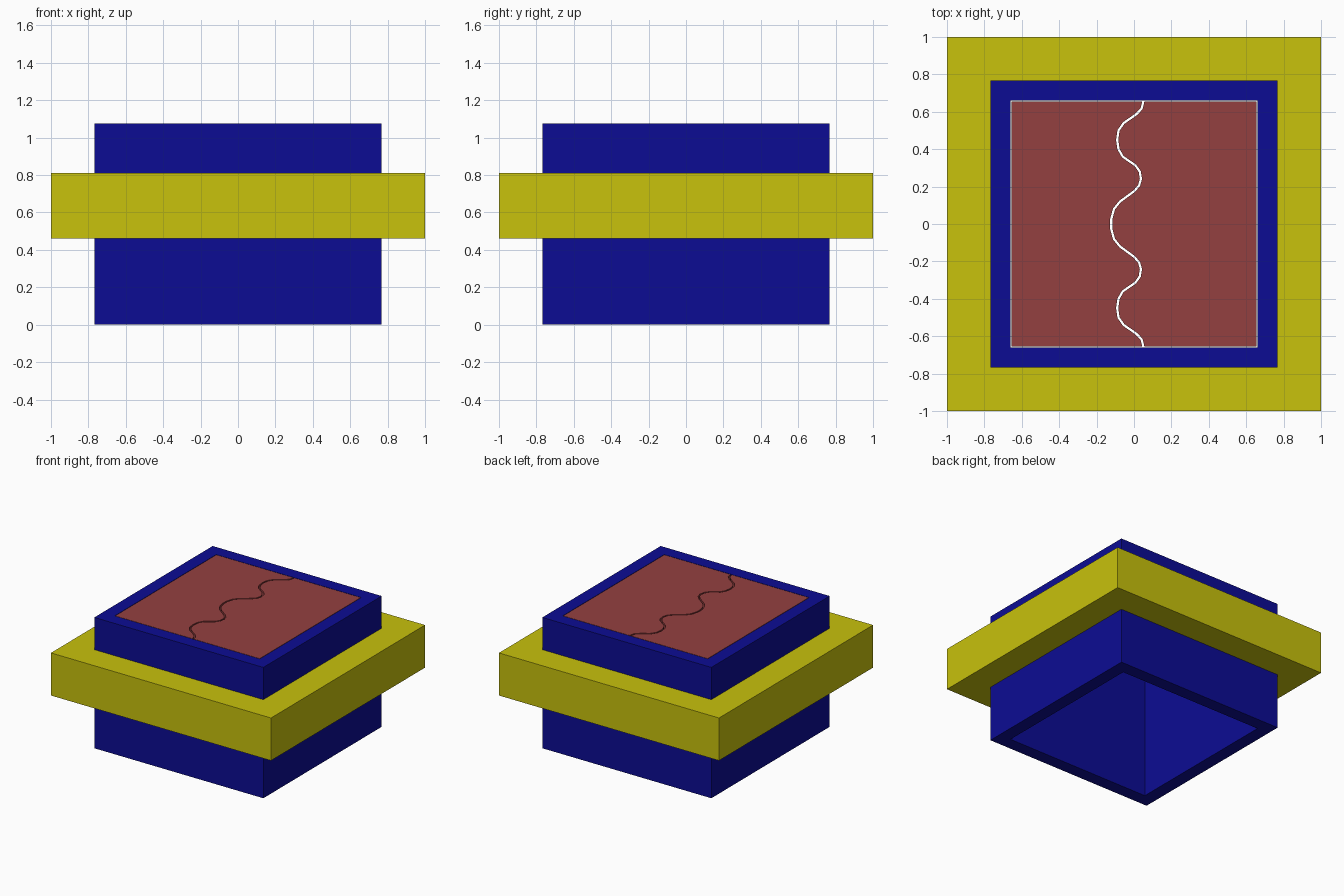
import bpy, bmesh
from mathutils import Vector

if "Cube" in bpy.data.objects:
    bpy.data.objects.remove(bpy.data.objects["Cube"])


def material(name, rgb):
    m = bpy.data.materials.new(name)
    m.diffuse_color = (*rgb, 1)
    m.use_nodes = True
    m.node_tree.nodes["Principled BSDF"].inputs["Base Color"].default_value = m.diffuse_color
    return m


def mesh_object(name, bm, mat):
    bmesh.ops.recalc_face_normals(bm, faces=bm.faces)
    me = bpy.data.meshes.new(name)
    bm.to_mesh(me)
    bm.free()
    me.materials.append(mat)
    ob = bpy.data.objects.new(name, me)
    bpy.context.collection.objects.link(ob)
    return ob


def square_ring(name, outer, inner, z0, z1, mat):
    """Square tube: four corner loops joined all the way round."""
    bm = bmesh.new()
    section = [(outer, z0), (outer, z1), (inner, z1), (inner, z0)]
    loops = [[bm.verts.new((sx * r, sy * r, z)) for sx, sy in
              ((-1, -1), (1, -1), (1, 1), (-1, 1))] for r, z in section]
    for a, b in zip(loops, loops[1:] + loops[:1]):
        for i in range(4):
            j = (i + 1) % 4
            bm.faces.new((a[i], a[j], b[j], b[i]))
    return mesh_object(name, bm, mat)


def prism(name, outline, z0, z1, mat):
    bm = bmesh.new()
    face = bm.faces.new([bm.verts.new((x, y, z0)) for x, y in outline])
    ext = bmesh.ops.extrude_face_region(bm, geom=[face])
    top = [v for v in ext["geom"] if isinstance(v, bmesh.types.BMVert)]
    bmesh.ops.translate(bm, verts=top, vec=(0, 0, z1 - z0))
    return mesh_object(name, bm, mat)


def offset(path, d):
    """Shift a path sideways by d, keeping its end points on the same y."""
    pts = [Vector(p) for p in path]
    out = [(pts[0].x + d, pts[0].y)]
    for a, p, b in zip(pts, pts[1:], pts[2:]):
        t = (b - a).normalized()
        out.append((p.x + t.y * d, p.y - t.x * d))
    return out + [(pts[-1].x + d, pts[-1].y)]


blue = material("blue", (0.0037, 0.0037, 0.296))
yellow = material("yellow", (0.578, 0.539, 0.0037))
red = material("red", (0.296, 0.051, 0.051))

TOP, INNER, GAP, SEAM = 1.075, 0.66, 0.004, 0.006

# Open square shaft and the wide band around it
square_ring("shaft", 0.768, INNER, 0, TOP, blue)
square_ring("band", 1.0, 0.768, 0.46, 0.81, yellow)

# Wavy seam between the two lid halves, mirrored front to back
e = INNER - GAP
half = [(-0.122, 0.025), (-0.107, 0.08), (-0.075, 0.12), (0.0, 0.175),
        (0.027, 0.205), (0.037, 0.24), (0.031, 0.28), (0.008, 0.313),
        (-0.06, 0.36), (-0.083, 0.4), (-0.09, 0.45), (-0.083, 0.5),
        (-0.055, 0.54), (0.01, 0.585), (0.04, 0.615), (0.05, e)]
seam = [(x, -y) for x, y in reversed(half)] + half

# Lid halves
for name, s in (("left_lid", -1), ("right_lid", 1)):
    prism(name, offset(seam, s * SEAM) + [(s * e, e), (s * e, -e)],
          TOP - 0.06, TOP, red)
